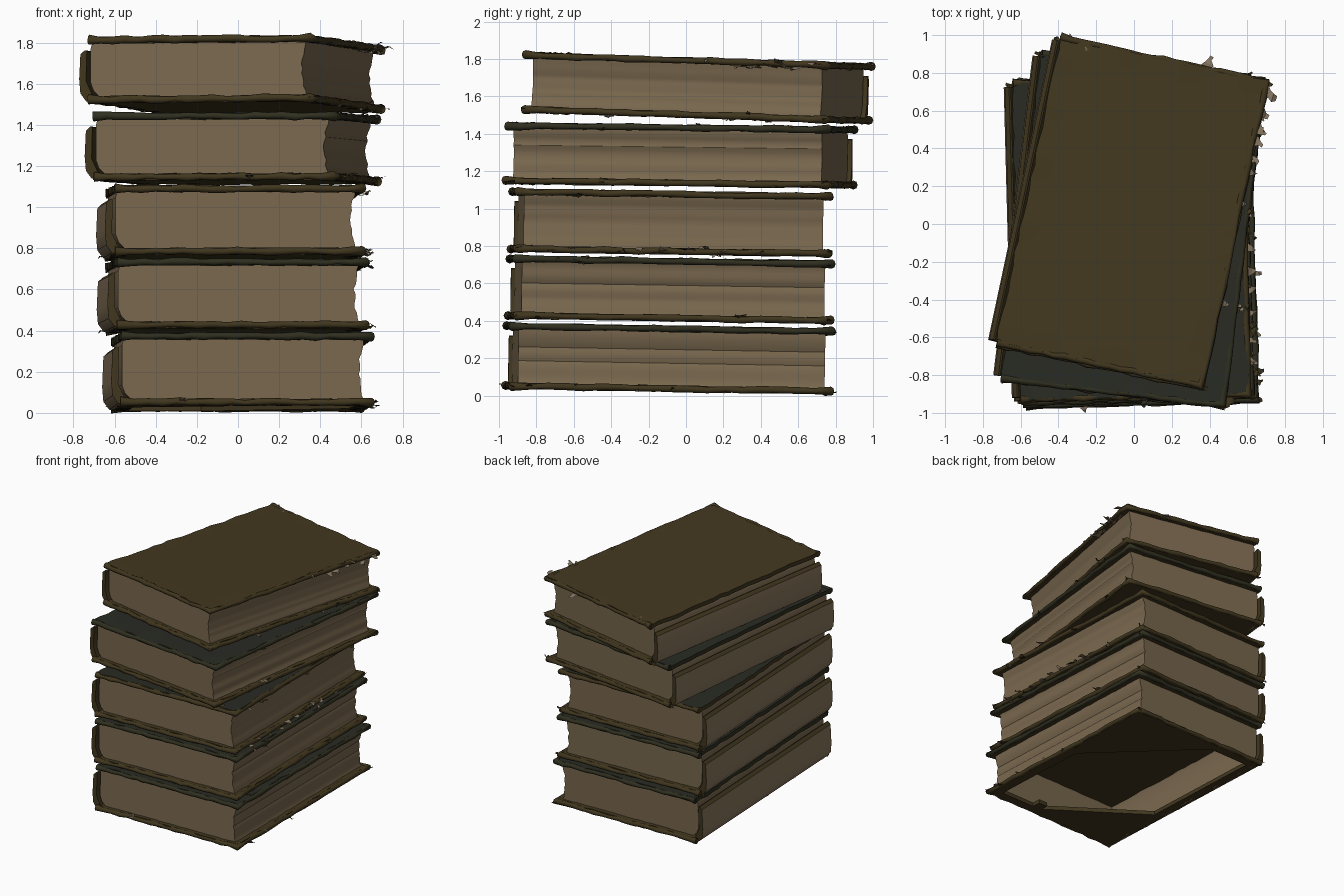
import bpy, bmesh, math, random
from mathutils import Matrix, Vector

random.seed(4)
cube = bpy.data.objects.get("Cube")
if cube:
    bpy.data.objects.remove(cube, do_unlink=True)


def material(name, rgb):
    m = bpy.data.materials.new(name)
    m.use_nodes = True
    m.diffuse_color = (*rgb, 1)
    m.node_tree.nodes["Principled BSDF"].inputs["Base Color"].default_value = (*rgb, 1)
    return m


OLIVE = material("olive leather", (0.056, 0.040, 0.014))
EDGE = material("worn dark olive", (0.052, 0.037, 0.013))
GREEN = material("dark green cloth", (0.022, 0.024, 0.017))
RIM = material("dark olive green", (0.029, 0.028, 0.014))
PAGES = material("aged paper", (0.192, 0.138, 0.077))
SPINE = material("brown spine", (0.250, 0.180, 0.108))
SCRAP = material("torn paper", (0.230, 0.175, 0.115))


def jit(a):
    return random.uniform(-a, a)


def finish(name, bm, frame, mats, smooth=True):
    bmesh.ops.recalc_face_normals(bm, faces=bm.faces)
    mesh = bpy.data.meshes.new(name)
    bm.to_mesh(mesh)
    bm.free()
    for m in mats:
        mesh.materials.append(m)
    ob = bpy.data.objects.new(name, mesh)
    bpy.context.collection.objects.link(ob)
    ob.matrix_world = frame
    if smooth:
        bpy.ops.object.select_all(action="DESELECT")
        ob.select_set(True)
        bpy.context.view_layer.objects.active = ob
        bpy.ops.object.shade_smooth_by_angle(angle=math.radians(35))
    return ob


def prism(name, outer, inner, y0, y1, frame, mats, hollow=False):
    """Extrude an xz outline along y; inner side and ends take the last material."""
    bm = bmesh.new()
    profile = outer + inner
    rings = [[bm.verts.new((x, y, z)) for x, z in profile] for y in (y0, y1)]
    n, last = len(profile), len(mats) - 1
    for i in range(n):
        j = (i + 1) % n
        if hollow and i in (0, n - 1):
            continue
        f = bm.faces.new((rings[0][i], rings[0][j], rings[1][j], rings[1][i]))
        f.material_index = last if i >= len(outer) - 1 else 0
    for r in rings:
        bm.faces.new(r).material_index = last
    return finish(name, bm, frame, mats)


def cover(name, w, l, z, frame, mat, edge_mat, torn_open=False):
    """Thin board with a slightly ragged outline."""
    thick = 0.032
    bm = bmesh.new()
    bmesh.ops.create_grid(bm, x_segments=16, y_segments=24, size=0.5)
    for v in bm.verts:
        rim = max(abs(v.co.x), abs(v.co.y)) > 0.499
        v.co = Vector((v.co.x * w, v.co.y * l, 0))
        if rim:
            v.co += Vector((jit(0.007), jit(0.007), jit(0.004)))
    if torn_open:
        # Diagonal band torn out of the board
        cuts = ((0.52, 0.70), (1.15, 2.17))
        for a, b in cuts:
            p = Vector((w / 2, l * (0.5 - a), 0))
            q = Vector((w * (0.5 - b), l / 2, 0))
            normal = (q - p).cross(Vector((0, 0, 1)))
            bmesh.ops.bisect_plane(bm, geom=bm.verts[:] + bm.edges[:] + bm.faces[:],
                                   plane_co=p, plane_no=normal)
        gone = []
        for f in bm.faces:
            c = f.calc_center_median()
            u, v = 0.5 - c.y / l, 0.5 - c.x / w
            inside = min(u, v, 1 - u, 1 - v) > 0.06
            if inside and u / 0.52 + v / 0.70 > 1 and u / 1.15 + v / 2.17 < 1:
                gone.append(f)
        bmesh.ops.delete(bm, geom=gone, context="FACES")
    ext = bmesh.ops.extrude_face_region(bm, geom=bm.faces[:])
    for e in ext["geom"]:
        if isinstance(e, bmesh.types.BMVert):
            e.co.z += thick
    bmesh.ops.translate(bm, verts=bm.verts, vec=(0, 0, z - thick / 2))
    bmesh.ops.recalc_face_normals(bm, faces=bm.faces)
    for f in bm.faces:
        up = f.normal.z
        f.material_index = 0 if up > 0.7 else 2 if up < -0.7 else 1
    return finish(name, bm, frame, [mat, edge_mat, EDGE])


def rolled_edge(name, pts, z, frame, mat):
    """Frayed bead that follows the rim of a board."""
    cu = bpy.data.curves.new(name, "CURVE")
    cu.dimensions = "3D"
    cu.bevel_depth = 0.018
    cu.bevel_resolution = 2
    cu.use_fill_caps = True
    path = []
    for a, b in zip(pts, pts[1:]):
        steps = 18
        path += [Vector(a).lerp(Vector(b), i / steps) for i in range(steps)]
    path.append(Vector(pts[-1]))
    sp = cu.splines.new("POLY")
    sp.points.add(len(path) - 1)
    corners = [Vector(p) for p in pts]
    for p, co in zip(sp.points, path):
        p.co = (co.x + jit(0.005), co.y + jit(0.005), z + jit(0.004), 1)
        near = min((co - c).length for c in corners)
        p.radius = 1.35 if near < 0.04 else random.uniform(0.75, 1.1)
    cu.materials.append(mat)
    ob = bpy.data.objects.new(name, cu)
    bpy.context.collection.objects.link(ob)
    ob.matrix_world = frame


def scrap(name, pos, out, size, frame, mat):
    """Small curled tatter growing out of an edge."""
    bm = bmesh.new()
    d = Vector(out).normalized()
    side = Vector((-d.y, d.x, 0))
    p, last = Vector(pos), None
    for i in range(5):
        half = size * (0.55 - 0.11 * i) + jit(size * 0.12)
        row = [bm.verts.new(p + side * half * s + Vector((0, 0, jit(0.008)))) for s in (-1, 1)]
        if last:
            bm.faces.new((last[0], last[1], row[1], row[0]))
        last = row
        p = p + d * size * 0.3 + side * jit(size * 0.2) + Vector((0, 0, jit(size * 0.2)))
    bmesh.ops.solidify(bm, geom=bm.faces[:], thickness=0.008)
    finish(name, bm, frame, [mat], smooth=False)


def book(tag, centre, turn, tilt, w, l, h, top_mat, base_mat, side_mat, scraps, hollow=False):
    frame = (Matrix.Translation(centre) @ Matrix.Rotation(math.radians(tilt), 4, "X")
             @ Matrix.Rotation(math.radians(turn), 4, "Z"))
    x, y, t = w / 2, l / 2, h / 2
    zc = t - 0.02

    # Boards and their rolled rims
    cover(tag + "_top_cover", w, l, zc, frame, top_mat, side_mat)
    cover(tag + "_bottom_cover", w, l, -zc, frame, base_mat, EDGE, hollow)
    rim = [(-x, -y, 0), (x, -y, 0), (x, y, 0), (-x, y, 0)]
    rolled_edge(tag + "_top_rim", rim, zc, frame, side_mat)
    rolled_edge(tag + "_bottom_rim", rim, -zc, frame, EDGE)

    # Page block: rounded at the spine, hollowed and ridged at the fore edge
    zp, xl, xr = t - 0.033, -x + 0.006, x - 0.033
    fore = [(-x + 0.3, -zp), (xr, -zp)]
    for i in range(1, 12):
        k = i / 12
        fore.append((xr - 0.022 * math.sin(math.pi * k) + jit(0.006), zp * (2 * k - 1)))
    back = [(xr, zp), (xl + 0.01, zp), (xl, zp - 0.03), (xl, -zp + 0.07),
            (xl + 0.015, -zp + 0.03), (xl + 0.045, -zp)]
    prism(tag + "_pages", fore, back, -y + 0.033, y - 0.036, frame, [PAGES], hollow)

    # Spine: bowed strip standing clear of the pages, dark on its lip and lining
    outer = [(-x + 0.03, -t + 0.005), (-x - 0.012, -t + 0.012), (-x - 0.04, -t + 0.05),
             (-x - 0.046, -t + 0.12), (-x - 0.04, t - 0.09)]
    inner = [(-x - 0.018, t - 0.07), (-x - 0.008, t - 0.075),
             (-x - 0.012, -t + 0.11), (-x + 0.02, -t + 0.04)]
    prism(tag + "_spine", outer, inner, -y + 0.012, y - 0.015, frame, [SPINE, EDGE])

    # Tatters: random along the fore edge, plus frayed corners
    for i in range(scraps):
        top = random.random() < 0.5
        scrap(f"{tag}_tatter_{i}", (x - 0.01, random.uniform(-y, y), (zc if top else -zc) + jit(0.02)),
              (1, jit(0.8), 0), random.uniform(0.03, 0.06), frame,
              random.choice((SCRAP, EDGE, side_mat)))
    for sx, sy in ((1, 1), (1, -1), (-1, 1)):
        scrap(f"{tag}_corner_tatter_{sx}_{sy}", (sx * (x - 0.01), sy * (y - 0.01), -zc), (sx, 0.4 * sy, 0),
              0.04, frame, EDGE)
    return frame, x, y, zc


first, x1, y1, z1 = book("first_book", (0.015, -0.09, 0.198), 1.5, -1.0, 1.215, 1.71, 0.36,
                         GREEN, OLIVE, RIM, 5, True)
book("second_book", (-0.01, -0.085, 0.567), 1.8, -0.9, 1.21, 1.69, 0.345, GREEN, OLIVE, RIM, 7)
third, x3, y3, z3 = book("third_book", (-0.02, -0.08, 0.925), 1.5, -0.9, 1.205, 1.67, 0.345,
                         GREEN, OLIVE, EDGE, 8)
fourth, x4, y4, z4 = book("fourth_book", (-0.01, -0.03, 1.285), -7.0, -0.7, 1.18, 1.73, 0.335,
                          GREEN, OLIVE, RIM, 7)
fifth, x5, y5, z5 = book("fifth_book", (-0.015, 0.06, 1.645), -12.0, -1.9, 1.11, 1.65, 0.33,
                         OLIVE, OLIVE, EDGE, 7)

# Larger tears and worn patches
scrap("back_corner_tear", (x5 - 0.01, y5 - 0.06, z5), (1, -0.1, 0), 0.07, fifth, SCRAP)
scrap("back_edge_tear", (0.22, y5 - 0.01, z5 - 0.02), (0.3, 1, 0), 0.07, fifth, SCRAP)
scrap("worn_back_corner", (-x5 + 0.04, y5 - 0.04, z5 + 0.017), (1, 0, 0), 0.12, fifth, SCRAP)
scrap("worn_front_rim", (-0.32, -y1 + 0.01, -z1 + 0.015), (0.3, -1, 0), 0.05, first, SCRAP)
scrap("front_rim_tatter", (0.16, -y4 + 0.01, -z4 + 0.01), (0.3, -1, 0), 0.06, fourth, GREEN)
for i in range(5):
    scrap(f"top_edge_tear_{i}", (x5 - 0.02, y5 - 0.15 - 0.08 * i, z5 - 0.02), (1, -0.3, 0),
          0.065, fifth, SCRAP)
for i in range(10):
    scrap(f"fore_edge_tear_{i}", (x3 - 0.015, -0.65 + 0.12 * i, -z3 + 0.01), (1, jit(1), 0),
          0.06, third, SCRAP)
